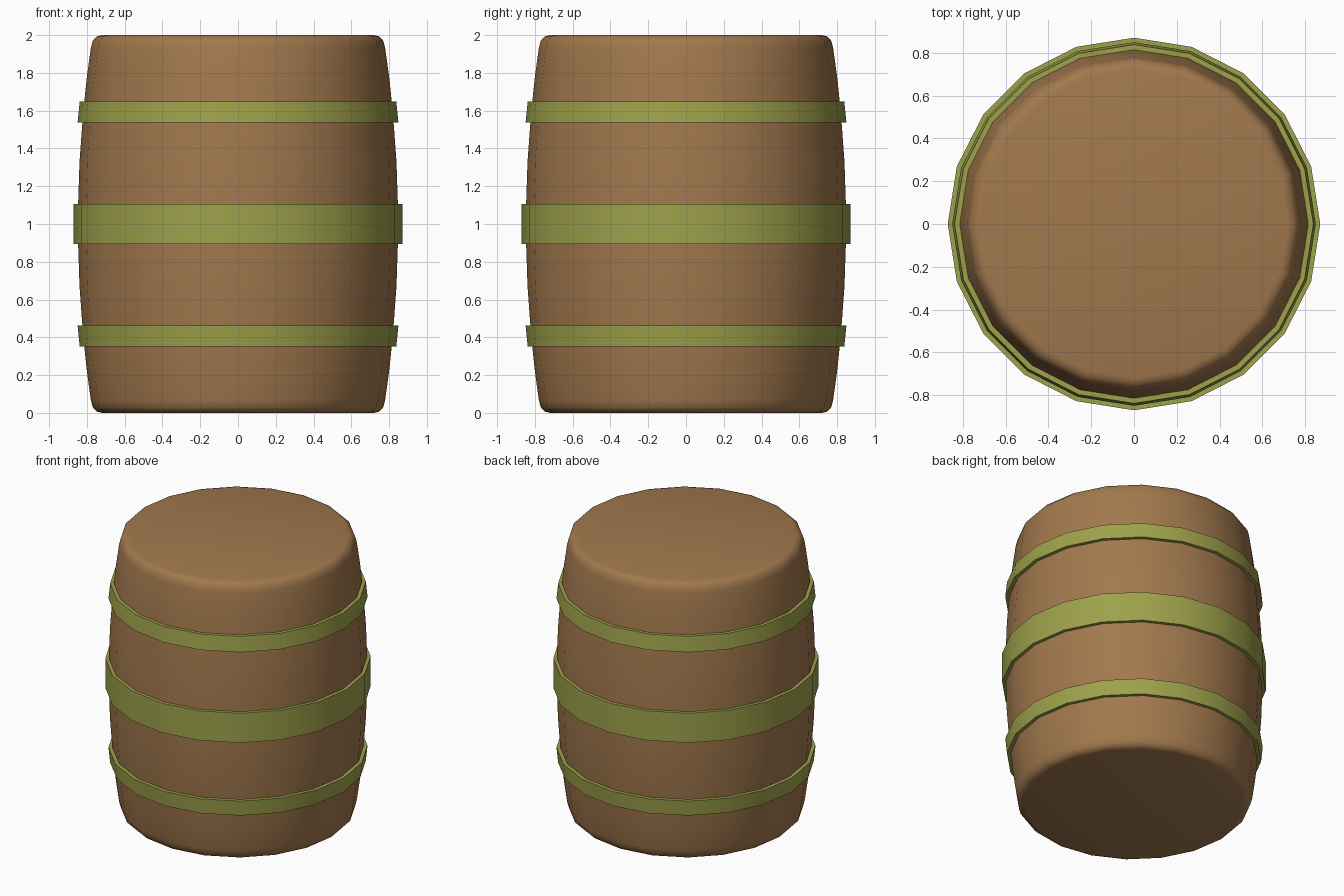
import bpy, math

if "Cube" in bpy.data.objects:
    bpy.data.objects.remove(bpy.data.objects["Cube"])

SIDES = 20


def material(name, rgb):
    m = bpy.data.materials.new(name)
    m.diffuse_color = (*rgb, 1)
    m.use_nodes = True
    m.node_tree.nodes["Principled BSDF"].inputs["Base Color"].default_value = m.diffuse_color
    return m


def lathe(name, profile, mat, closed):
    """Spin an (r, z) profile, listed bottom to top on the outside, about z."""
    n = len(profile)
    verts = [(r * math.cos(2 * math.pi * i / SIDES), r * math.sin(2 * math.pi * i / SIDES), z)
             for r, z in profile for i in range(SIDES)]
    faces = []
    for k in range(n if closed else n - 1):
        a, b = k * SIDES, (k + 1) % n * SIDES
        for i in range(SIDES):
            j = (i + 1) % SIDES
            faces.append((a + i, a + j, b + j, b + i))
    if not closed:
        faces.append(tuple(reversed(range(SIDES))))
        faces.append(tuple(range((n - 1) * SIDES, n * SIDES)))
    mesh = bpy.data.meshes.new(name)
    mesh.from_pydata(verts, [], faces)
    mesh.materials.append(mat)
    ob = bpy.data.objects.new(name, mesh)
    bpy.context.collection.objects.link(ob)
    bpy.ops.object.select_all(action='DESELECT')
    ob.select_set(True)
    bpy.context.view_layer.objects.active = ob
    bpy.ops.object.shade_smooth_by_angle(angle=math.radians(35))
    return ob


wood = material("wood", (0.36, 0.19, 0.075))
metal = material("hoop_metal", (0.34, 0.36, 0.07))

# Bulging body with rounded rims, mirrored about z = 1
lower = [(0.72, 0.0), (0.747, 0.007), (0.769, 0.03), (0.779, 0.068),
         (0.80, 0.22), (0.82, 0.41), (0.839, 0.67)]
upper = [(r, 2 - z) for r, z in reversed(lower)]
lathe("barrel_body", lower + [(0.85, 1.0)] + upper, wood, False)

# Hoops: z range and outer radii at the bottom and top edges
for name, z0, z1, r0, r1 in (("lower_hoop", 0.352, 0.462, 0.838, 0.849),
                             ("middle_hoop", 0.893, 1.107, 0.87, 0.87),
                             ("upper_hoop", 1.538, 1.648, 0.849, 0.838)):
    lathe(name, [(r0, z0), (r1, z1), (r1 - 0.04, z1), (r0 - 0.04, z0)], metal, True)
